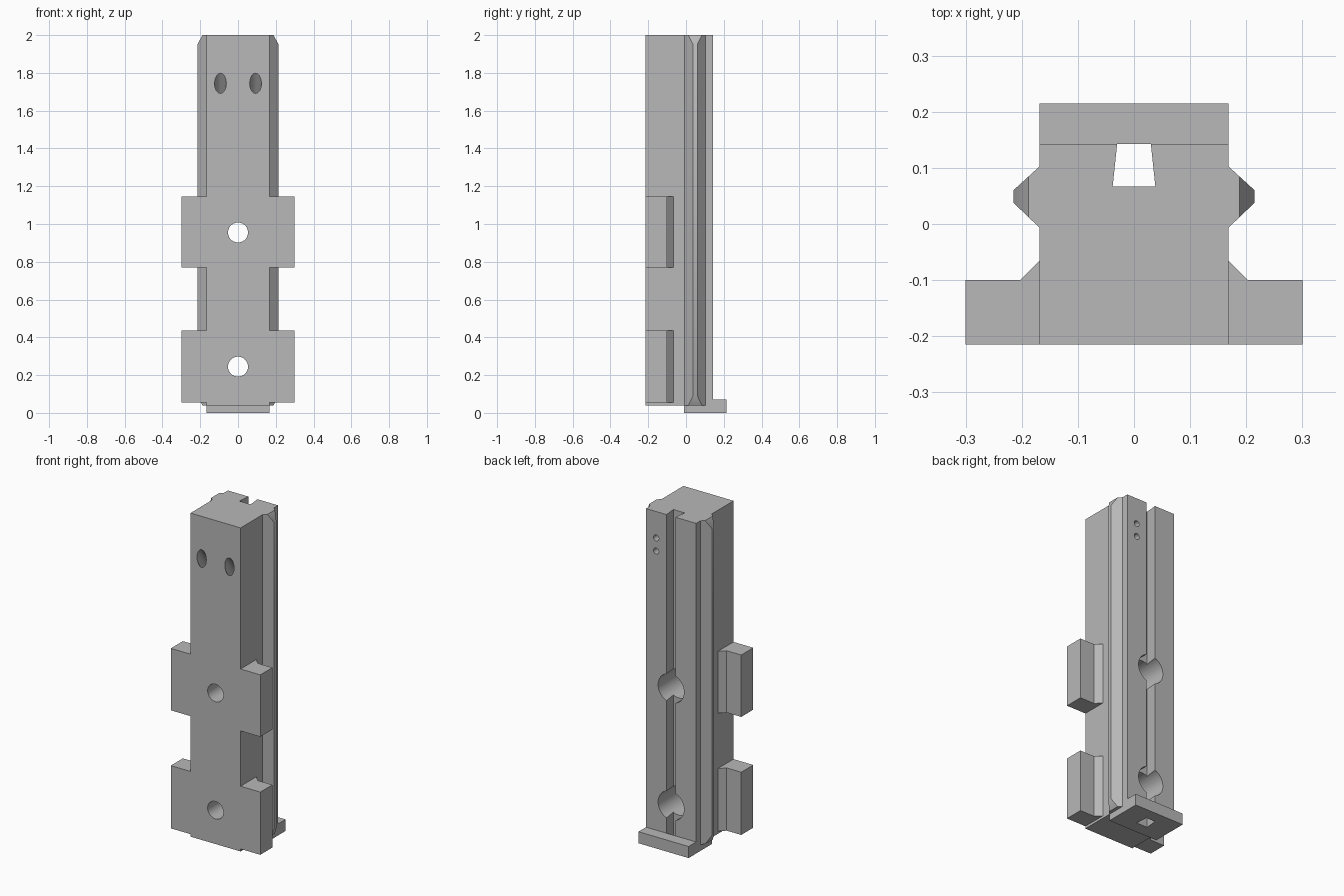
import bpy, bmesh, math
from mathutils import Vector, Matrix

if "Cube" in bpy.data.objects:
    bpy.data.objects.remove(bpy.data.objects["Cube"])

grey = bpy.data.materials.new("plain grey")
grey.use_nodes = True
colour = (0.48, 0.48, 0.48, 1)
grey.diffuse_color = colour
grey.node_tree.nodes["Principled BSDF"].inputs["Base Color"].default_value = colour


def finish(name, bm):
    bmesh.ops.recalc_face_normals(bm, faces=bm.faces)
    mesh = bpy.data.meshes.new(name)
    bm.to_mesh(mesh)
    bm.free()
    mesh.materials.append(grey)
    obj = bpy.data.objects.new(name, mesh)
    bpy.context.collection.objects.link(obj)
    return obj


def prism(outline, z0, z1):
    """Extrude an xy outline from z0 to z1."""
    bm = bmesh.new()
    face = bm.faces.new([bm.verts.new((x, y, z0)) for x, y in outline])
    out = bmesh.ops.extrude_face_region(bm, geom=[face])
    verts = [v for v in out["geom"] if isinstance(v, bmesh.types.BMVert)]
    bmesh.ops.translate(bm, vec=(0, 0, z1 - z0), verts=verts)
    return bm


def mirrored(half):
    """Close a right-hand outline with its mirror image."""
    return half + [(-x, y) for x, y in reversed(half)]


def boolean(target, tool, operation):
    mod = target.modifiers.new(tool.name, "BOOLEAN")
    mod.operation, mod.solver, mod.object = operation, "EXACT", tool
    bpy.context.view_layer.objects.active = target
    bpy.ops.object.modifier_apply(modifier=mod.name)
    bpy.data.objects.remove(tool)


def drill(target, start, direction, radius, length):
    """Cut a round blind hole, starting a little outside the surface."""
    d = Vector(direction).normalized()
    lead = 0.1
    centre = Vector(start) + d * (length - lead) / 2
    bm = bmesh.new()
    bmesh.ops.create_cone(bm, cap_ends=True, segments=40, radius1=radius,
                          radius2=radius, depth=length + lead,
                          matrix=Matrix.Translation(centre) @ d.to_track_quat("Z", "Y").to_matrix().to_4x4())
    tool = finish("drill", bm)
    tool.hide_render = True
    boolean(target, tool, "DIFFERENCE")


W, FRONT, BACK, FLOOR, TOP = 0.168, -0.215, 0.143, 0.04, 2.0
slot = [(0.03, BACK), (0.038, 0.067)]

# Rail body with side ribs and a dovetail slot down the back
bm = prism(mirrored([(W, FRONT), (W, -0.007), (0.215, 0.038), (0.215, 0.06),
                     (W, 0.103), (W, BACK)] + slot), FLOOR, TOP)

# Chamfer both ends of each rib
for side in (-1, 1):
    for end_z, up in ((TOP, 1), (FLOOR, -1)):
        cut = bmesh.ops.bisect_plane(bm, geom=bm.verts[:] + bm.edges[:] + bm.faces[:],
                                     plane_co=(side * 0.188, 0, end_z),
                                     plane_no=(side * 0.05, 0, up * 0.027), clear_outer=True)
        rim = [e for e in cut["geom_cut"] if isinstance(e, bmesh.types.BMEdge)]
        bmesh.ops.edgeloop_fill(bm, edges=rim)
body = finish("rail_body", bm)

# Two pairs of side tabs with a sloped inner corner
for z0, z1 in ((0.055, 0.435), (0.77, 1.145)):
    for side in (-1, 1):
        outline = [(0.1, FRONT), (0.3, FRONT), (0.3, -0.1), (0.203, -0.1), (W, -0.065), (0.1, -0.065)]
        tab = finish("tab", prism([(side * x, y) for x, y in outline], z0, z1))
        boolean(body, tab, "UNION")

# Bolt holes with a wide counterbore from the back
for z in (0.245, 0.955):
    drill(body, (0, FRONT, z), (0, 1, 0), 0.053, 0.5)
    drill(body, (0, BACK, z), (0, -1, 0), 0.087, 0.22)

# Slanted holes near the top of the front
for x in (-0.093, 0.093):
    drill(body, (x, FRONT, 1.745), (0, 0.58, -0.81), 0.031, 0.2)

# Small pin holes on the back
for z in (1.76, 1.84):
    drill(body, (0.1, BACK, z), (0, -1, 0), 0.018, 0.1)

# Foot under the body, slotted like it, and the raised lip behind
finish("foot", prism(mirrored([(W, -0.01), (W, BACK)] + slot), 0, FLOOR))
finish("back_lip", prism(mirrored([(W, BACK), (W, 0.215)]), 0, 0.07))

bpy.ops.object.select_all(action="DESELECT")
body.select_set(True)
bpy.context.view_layer.objects.active = body
bpy.ops.object.shade_smooth_by_angle(angle=math.radians(30))
